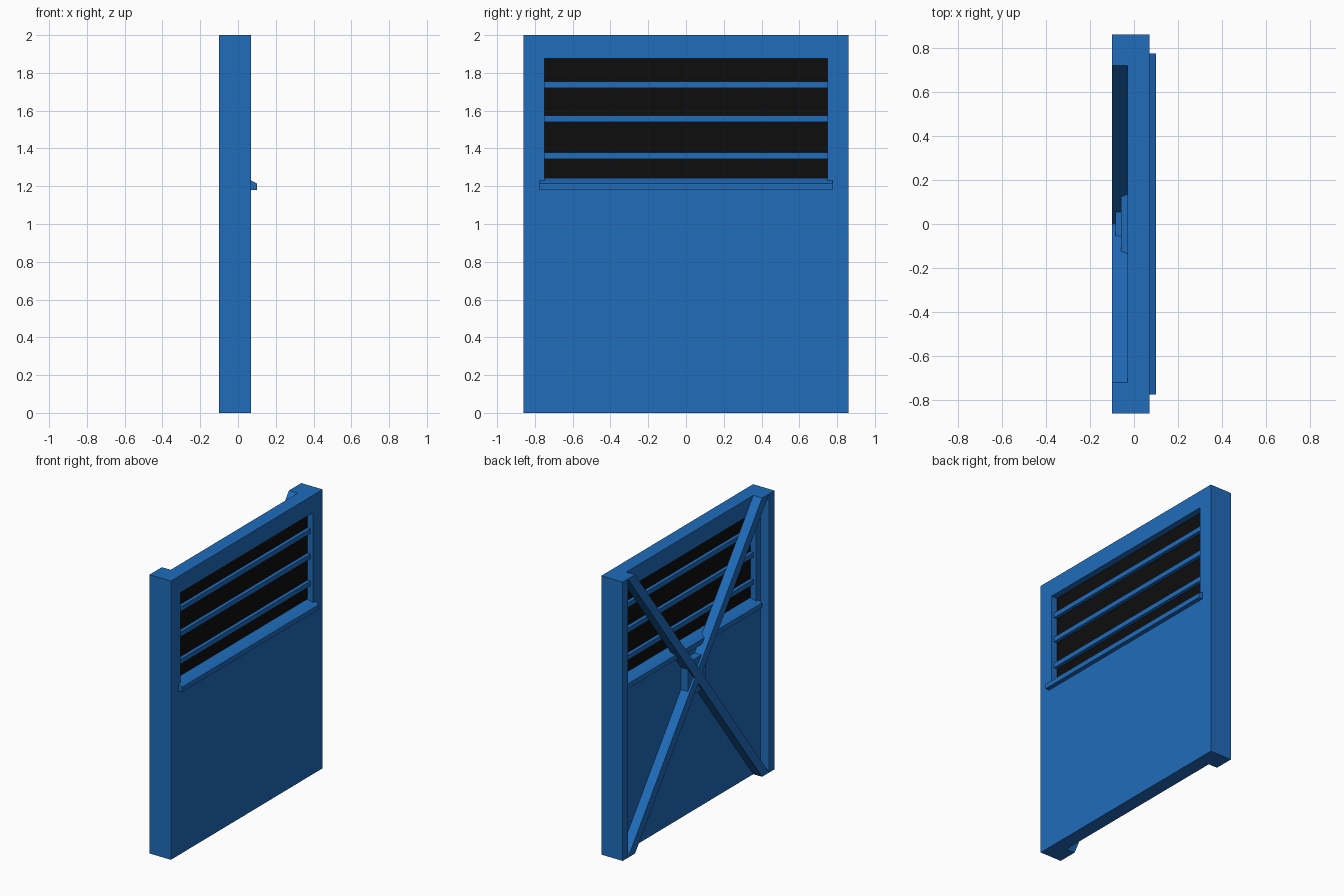
import bpy, bmesh
from mathutils import Vector

if "Cube" in bpy.data.objects:
    bpy.data.objects.remove(bpy.data.objects["Cube"])


def material(name, rgb):
    m = bpy.data.materials.new(name)
    m.diffuse_color = (*rgb, 1)
    m.use_nodes = True
    m.node_tree.nodes["Principled BSDF"].inputs["Base Color"].default_value = m.diffuse_color
    return m


BLUE = material("blue_paint", (0.014, 0.15, 0.5))
BLACK = material("dark_glass", (0.004, 0.004, 0.004))


def prism(name, outline, offset, mat=BLUE):
    """Extrude a flat outline of 3D points along an offset vector."""
    bm = bmesh.new()
    face = bm.faces.new([bm.verts.new(p) for p in outline])
    new = bmesh.ops.extrude_face_region(bm, geom=[face])["geom"]
    verts = [g for g in new if isinstance(g, bmesh.types.BMVert)]
    bmesh.ops.translate(bm, verts=verts, vec=Vector(offset))
    bmesh.ops.recalc_face_normals(bm, faces=bm.faces)
    mesh = bpy.data.meshes.new(name)
    bm.to_mesh(mesh)
    bm.free()
    mesh.materials.append(mat)
    obj = bpy.data.objects.new(name, mesh)
    bpy.context.collection.objects.link(obj)
    return obj


def box(name, x0, x1, y0, y1, z0, z1, mat=BLUE):
    return prism(name, [(x0, y0, z0), (x1, y0, z0), (x1, y1, z0), (x0, y1, z0)],
                 (0, 0, z1 - z0), mat)


# Wall panel with two rear edge posts, as one U-shaped section
section = [(0.07, -0.86), (0.07, 0.86), (-0.10, 0.86), (-0.10, 0.80),
           (-0.03, 0.80), (-0.03, -0.80), (-0.10, -0.80), (-0.10, -0.86)]
panel = prism("wall_panel", [(x, y, 0) for x, y in section], (0, 0, 2))

# Window opening
cutter = box("window_cutter", -0.2, 0.2, -0.75, 0.75, 1.20, 1.875)
cut = panel.modifiers.new("window_opening", "BOOLEAN")
cut.operation = "DIFFERENCE"
cut.solver = "EXACT"
cut.object = cutter
bpy.context.view_layer.objects.active = panel
bpy.ops.object.modifier_apply(modifier=cut.name)
bpy.data.objects.remove(cutter)

# Glass and horizontal window bars
box("window_glass", 0.015, 0.025, -0.75, 0.75, 1.20, 1.875, BLACK)
for i, z in enumerate((1.362, 1.557, 1.738)):
    box(f"window_bar_{i + 1}", -0.01, 0.05, -0.75, 0.75, z - 0.017, z + 0.017)

# Sill sloping away to both sides of the glass
sill = [(-0.06, 1.18), (0.10, 1.18), (0.10, 1.215), (0.07, 1.23),
        (0.02, 1.245), (-0.03, 1.23), (-0.06, 1.215)]
prism("window_sill", [(x, -0.775, z) for x, z in sill], (0, 1.55, 0))

# Crossed rear braces and the plate at their crossing
for name, s in (("brace_rising", 1), ("brace_falling", -1)):
    ends = [(-0.80, 0), (-0.72, 0), (0.80, 2), (0.72, 2)]
    prism(name, [(-0.10, s * y, z) for y, z in ends], (0.07, 0, 0))
box("brace_centre_plate", -0.085, -0.03, -0.10, 0.10, 0.875, 1.125)
